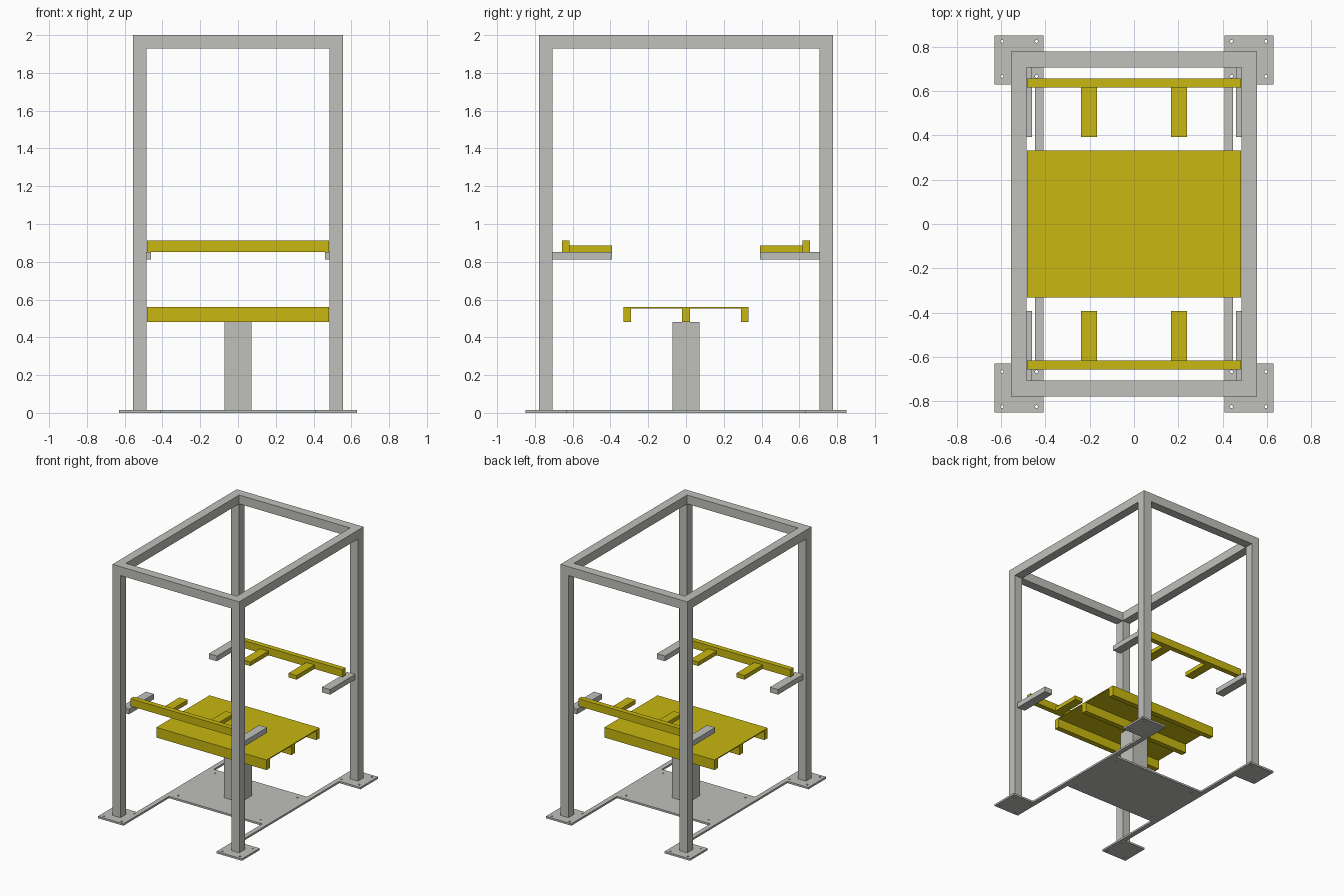
import bpy
import bmesh
from math import cos, sin, tau

cube = bpy.data.objects.get("Cube")
if cube:
    bpy.data.objects.remove(cube, do_unlink=True)


def material(name, color):
    m = bpy.data.materials.new(name)
    m.use_nodes = True
    m.diffuse_color = color
    m.node_tree.nodes["Principled BSDF"].inputs["Base Color"].default_value = color
    return m


GREY = material("steel grey", (0.53, 0.53, 0.50, 1))
YELLOW = material("safety yellow", (0.58, 0.475, 0.005, 1))


def finish(name, bm, mat):
    bmesh.ops.recalc_face_normals(bm, faces=bm.faces)
    for f in bm.faces:
        f.smooth = False
        f.material_index = 0
    mesh = bpy.data.meshes.new(name)
    bm.to_mesh(mesh)
    bm.free()
    mesh.materials.append(mat)
    obj = bpy.data.objects.new(name, mesh)
    bpy.context.collection.objects.link(obj)
    return obj


def box(name, xs, ys, zs, mat):
    """Box given by its extent along each axis."""
    bm = bmesh.new()
    bmesh.ops.create_cube(bm, size=1)
    for v in bm.verts:
        v.co = [(r[0] + r[1]) / 2 + c * (r[1] - r[0]) for r, c in zip((xs, ys, zs), v.co)]
    return finish(name, bm, mat)


def rect(x0, x1, y0, y1):
    return [(x0, y0), (x1, y0), (x1, y1), (x0, y1)]


def hole(x, y, r=0.007, n=12):
    return [(x + r * cos(tau * i / n), y + r * sin(tau * i / n)) for i in range(n)]


def slab(name, loops, z0, z1, mat):
    """Flat slab from an outline and the loops cut out of it."""
    curve = bpy.data.curves.new(name, "CURVE")
    curve.dimensions = "2D"
    curve.fill_mode = "BOTH"
    curve.extrude = (z1 - z0) / 2
    for loop in loops:
        s = curve.splines.new("POLY")
        s.points.add(len(loop) - 1)
        for p, (x, y) in zip(s.points, loop):
            p.co = (x, y, 0, 1)
        s.use_cyclic_u = True
    temp = bpy.data.objects.new(name, curve)
    mesh = bpy.data.meshes.new_from_object(temp)
    bm = bmesh.new()
    bm.from_mesh(mesh)
    bmesh.ops.remove_doubles(bm, verts=bm.verts, dist=0.0001)
    bmesh.ops.translate(bm, verts=bm.verts, vec=(0, 0, (z0 + z1) / 2))
    bpy.data.objects.remove(temp)
    bpy.data.curves.remove(curve)
    bpy.data.meshes.remove(mesh)
    return finish(name, bm, mat)


def span(sign, a, b):
    return tuple(sorted((sign * a, sign * b)))


HX, HY, TUBE = 0.555, 0.777, 0.07      # outer frame half sizes and tube width
PLATE = 0.015                          # floor plate thickness
SIDES = ((1, "left"), (-1, "right"))
ENDS = ((-1, "front"), (1, "back"))

# Top ring of the frame
slab("top_frame", [rect(-HX, HX, -HY, HY),
                   rect(TUBE - HX, HX - TUBE, TUBE - HY, HY - TUBE)],
     2 - TUBE, 2, GREY)

# Posts, drilled foot plates and support brackets
for sx, side in SIDES:
    for sy, end in ENDS:
        tag = f"{end}_{side}"
        px, py = span(sx, HX - TUBE, HX), span(sy, HY - TUBE, HY)
        box(f"post_{tag}", px, py, (PLATE, 2 - TUBE), GREY)
        holes = [hole(sx * x, sy * y) for x in (0.44, 0.595) for y in (0.666, 0.824)]
        slab(f"foot_plate_{tag}",
             [rect(*span(sx, 0.408, 0.63), *span(sy, 0.63, 0.85))] + holes,
             0, PLATE, GREY)
        box(f"bracket_{tag}", span(sx, 0.46, 0.53), span(sy, 0.393, HY - TUBE),
            (0.812, 0.853), GREY)

# Base plate with the floor strips that tie the feet together
BX, BY, SX, SY = 0.408, 0.28, 0.446, 0.63
outline = [(-SX, -SY), (-BX, -SY), (-BX, -BY), (BX, -BY), (BX, -SY), (SX, -SY),
           (SX, SY), (BX, SY), (BX, BY), (-BX, BY), (-BX, SY), (-SX, SY)]
slab("base_plate", [outline] + [hole(x, y) for x in (-0.36, 0.36) for y in (-0.23, 0.23)],
     0, PLATE, GREY)

# Pedestal and table
W = 0.482
box("pedestal", (-0.072, 0.072), (-0.072, 0.072), (PLATE, 0.48), GREY)
box("table_top", (-W, W), (-0.332, 0.332), (0.552, 0.56), YELLOW)
for name, y in (("front", -0.311), ("middle", 0), ("back", 0.311)):
    box(f"table_rail_{name}", (-W, W), (y - 0.021, y + 0.021), (0.48, 0.552), YELLOW)

# Crossbars with two fork arms each
for sy, end in ENDS:
    box(f"crossbar_{end}", (-W, W), span(sy, 0.616, 0.657), (0.853, 0.912), YELLOW)
    for sx, side in SIDES:
        box(f"fork_arm_{end}_{side}", span(sx, 0.166, 0.238), span(sy, 0.392, 0.616),
            (0.853, 0.885), YELLOW)
